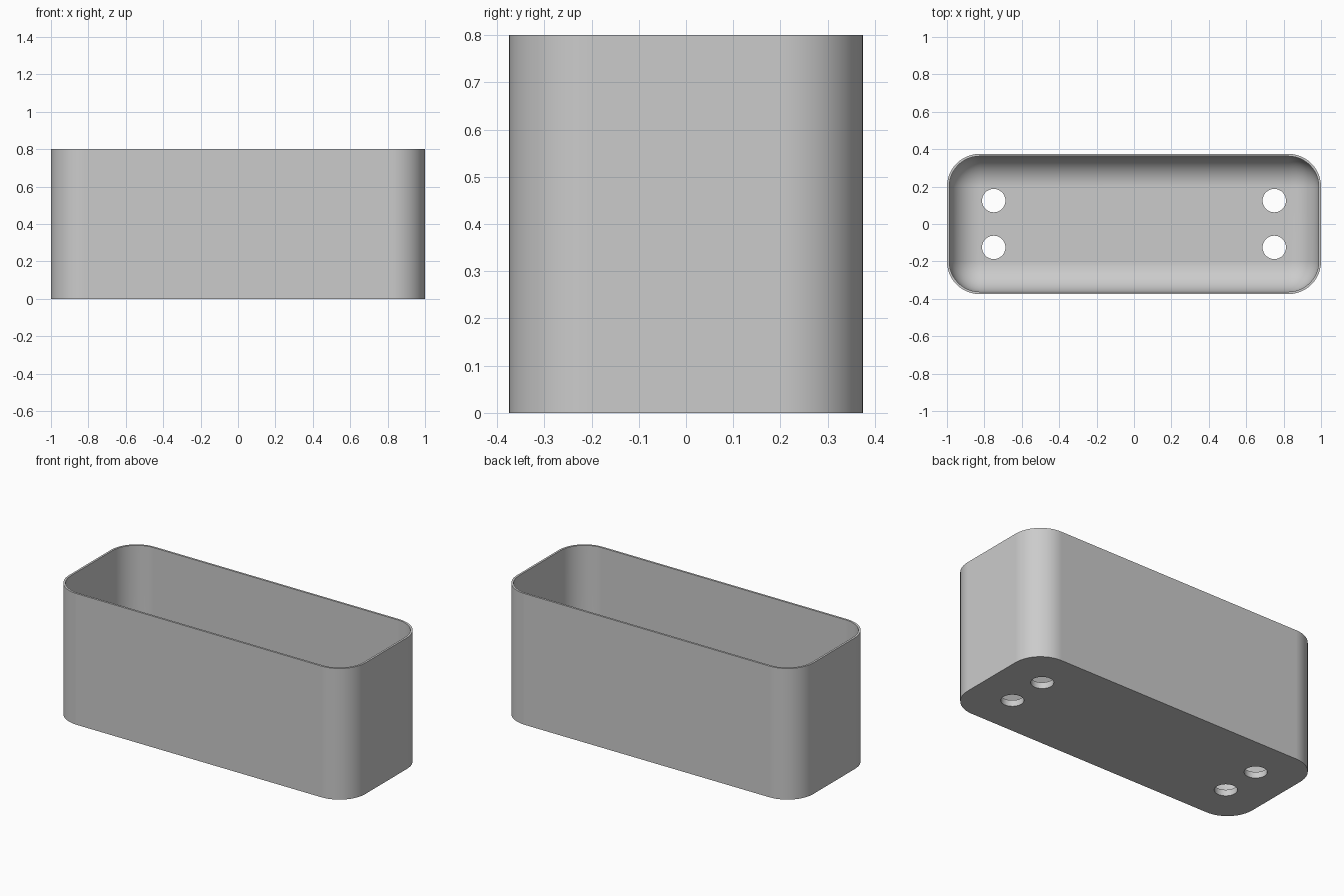
import bpy, bmesh
from mathutils import Matrix

LENGTH, DEPTH, HEIGHT = 2.0, 0.75, 0.8
WALL, FLOOR = 0.0125, 0.0375
RADIUS = 0.175
HOLE_X, HOLE_Y, HOLE_R = 0.75, 0.125, 0.0625

cube = bpy.data.objects.get("Cube")
if cube:
    bpy.data.objects.remove(cube, do_unlink=True)

grey = bpy.data.materials.new("plain grey")
grey.use_nodes = True
colour = (0.6, 0.6, 0.6, 1)
grey.diffuse_color = colour
grey.node_tree.nodes["Principled BSDF"].inputs["Base Color"].default_value = colour


def finish(bm, name):
    mesh = bpy.data.meshes.new(name)
    bmesh.ops.recalc_face_normals(bm, faces=bm.faces)
    bm.to_mesh(mesh)
    bm.free()
    mesh.materials.append(grey)
    obj = bpy.data.objects.new(name, mesh)
    bpy.context.collection.objects.link(obj)
    return obj


def rounded_box(name, size_x, size_y, z0, z1, radius, round_bottom):
    """Box with rounded upright edges and, if asked, a rounded bottom rim."""
    bm = bmesh.new()
    place = Matrix.Translation((0, 0, (z0 + z1) / 2)) @ Matrix.Diagonal((size_x, size_y, z1 - z0, 1))
    bmesh.ops.create_cube(bm, size=1, matrix=place)
    edges = []
    for e in bm.edges:
        a, b = (v.co.z for v in e.verts)
        upright = abs(a - b) > 0.01
        bottom = max(a, b) < z0 + 0.01
        if upright or (bottom and round_bottom):
            edges.append(e)
    bmesh.ops.bevel(bm, geom=edges, offset=radius, offset_type='OFFSET',
                    segments=12, profile=0.5, affect='EDGES')
    return finish(bm, name)


# Outer shell, inner hollow and drain holes
planter = rounded_box("planter_box", LENGTH, DEPTH, 0, HEIGHT, RADIUS, False)
hollow = rounded_box("hollow_cutter", LENGTH - 2 * WALL, DEPTH - 2 * WALL,
                     FLOOR, HEIGHT + 0.2, RADIUS - WALL, True)
bm = bmesh.new()
for x in (-HOLE_X, HOLE_X):
    for y in (-HOLE_Y, HOLE_Y):
        bmesh.ops.create_cone(bm, cap_ends=True, segments=40, radius1=HOLE_R,
                              radius2=HOLE_R, depth=0.2, matrix=Matrix.Translation((x, y, 0)))
holes = finish(bm, "drain_hole_cutter")

# Cut, then discard the cutters
bpy.ops.object.select_all(action='DESELECT')
planter.select_set(True)
bpy.context.view_layer.objects.active = planter
for cutter in (hollow, holes):
    cutter.hide_render = True
    mod = planter.modifiers.new("cut", 'BOOLEAN')
    mod.operation = 'DIFFERENCE'
    mod.solver = 'EXACT'
    mod.object = cutter
    bpy.ops.object.modifier_apply(modifier=mod.name)
    bpy.data.objects.remove(cutter, do_unlink=True)

# Smooth corners, crisp rims, flat panels
bpy.ops.object.shade_smooth_by_angle(angle=0.6)
flat = planter.modifiers.new("flat panels", 'WEIGHTED_NORMAL')
flat.keep_sharp = True
